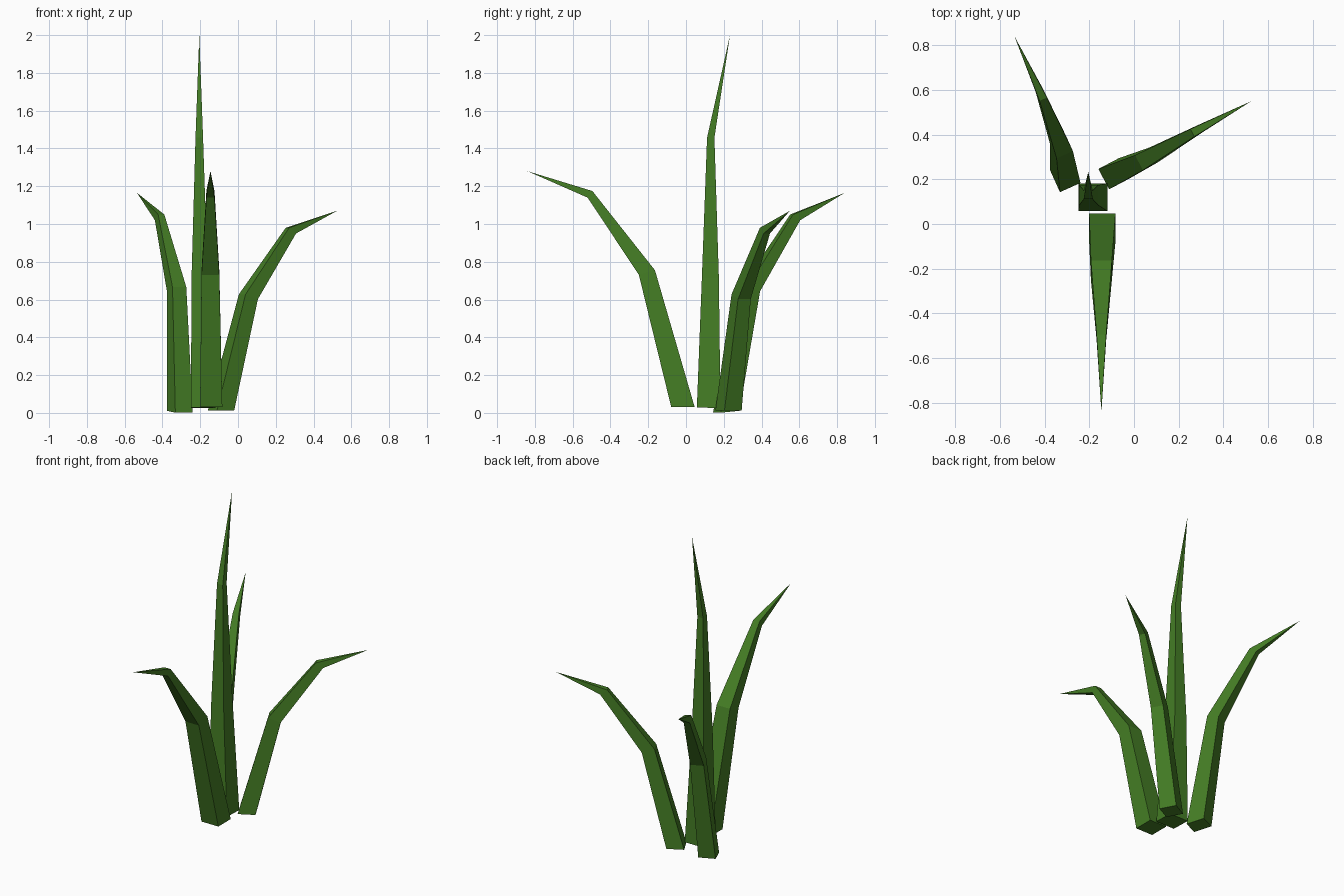
import bpy, bmesh
from mathutils import Vector

if "Cube" in bpy.data.objects:
    bpy.data.objects.remove(bpy.data.objects["Cube"])

green = bpy.data.materials.new("leaf green")
green.diffuse_color = (0.058, 0.205, 0.018, 1)
green.use_nodes = True
green.node_tree.nodes["Principled BSDF"].inputs["Base Color"].default_value = green.diffuse_color


def leaf(name, heading, rings, tip):
    """Four-sided tapering leaf. Each ring: centre, width, forward depth, drop across the depth."""
    fwd = Vector((heading[0], heading[1], 0)).normalized()
    side = Vector((fwd.y, -fwd.x, 0))
    bm = bmesh.new()
    loops = []
    for centre, width, depth, drop in rings:
        s = side * width / 2
        d = (fwd * depth - Vector((0, 0, drop))) / 2
        c = Vector(centre)
        loops.append([bm.verts.new(c + o) for o in (s - d, s + d, d - s, -s - d)])
    bm.faces.new(loops[0])
    for a, b in zip(loops, loops[1:]):
        for i in range(4):
            j = (i + 1) % 4
            bm.faces.new((a[i], a[j], b[j], b[i]))
    top = bm.verts.new(tip)
    for i in range(4):
        bm.faces.new((loops[-1][i], loops[-1][(i + 1) % 4], top))
    bmesh.ops.recalc_face_normals(bm, faces=bm.faces)
    mesh = bpy.data.meshes.new(name)
    bm.to_mesh(mesh)
    bm.free()
    mesh.materials.append(green)
    bpy.context.collection.objects.link(bpy.data.objects.new(name, mesh))


# Leaf drooping to the front
leaf("front_leaf", (0, -1), [
    ((-0.142, -0.016, 0.030), 0.118, 0.124, 0.0),
    ((-0.146, -0.207, 0.743), 0.094, 0.085, 0.025),
    ((-0.146, -0.508, 1.157), 0.043, 0.025, 0.035)],
    (-0.146, -0.84, 1.28))

# Tall upright leaf
leaf("tall_leaf", (0, 1), [
    ((-0.184, 0.120, 0.027), 0.130, 0.125, 0.004),
    ((-0.203, 0.129, 0.715), 0.086, 0.090, 0.0),
    ((-0.205, 0.131, 1.457), 0.040, 0.039, 0.0)],
    (-0.205, 0.233, 2.0))

# Leaf leaning right and back
leaf("right_leaf", (0.615, 0.325), [
    ((-0.090, 0.225, 0.012), 0.103, 0.103, 0.0),
    ((0.055, 0.292, 0.615), 0.076, 0.074, 0.025),
    ((0.280, 0.418, 0.965), 0.038, 0.042, 0.030)],
    (0.525, 0.55, 1.07))

# Leaf leaning left and back
leaf("left_leaf", (-0.225, 0.5), [
    ((-0.308, 0.213, 0.006), 0.101, 0.109, -0.010),
    ((-0.325, 0.343, 0.655), 0.080, 0.072, 0.022),
    ((-0.415, 0.578, 1.035), 0.036, 0.042, 0.030)],
    (-0.535, 0.84, 1.165))
